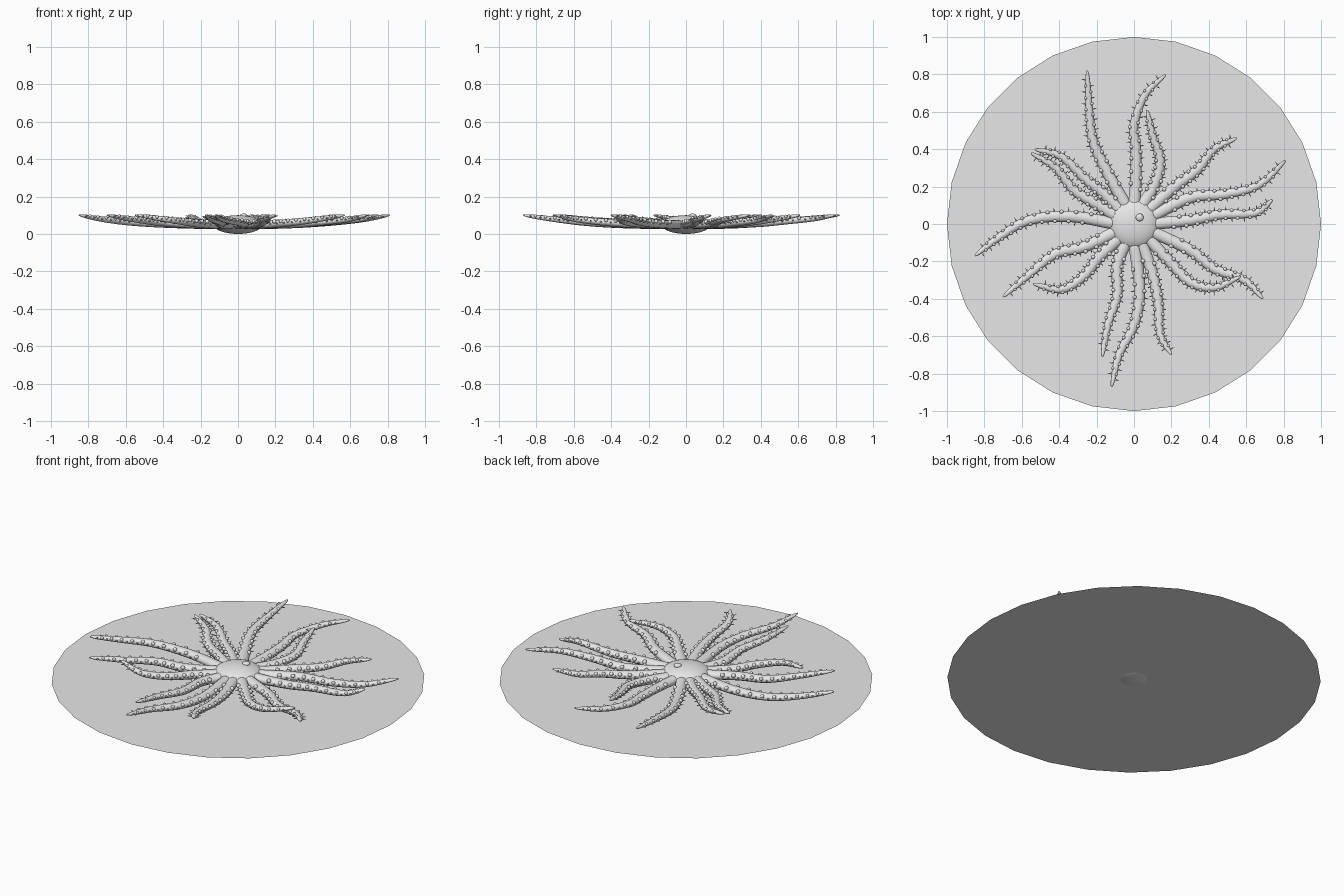
import bpy, bmesh
from math import cos, sin, pi, radians
from mathutils import Vector, Matrix

cube = bpy.data.objects.get("Cube")
if cube:
    bpy.data.objects.remove(cube, do_unlink=True)

grey = bpy.data.materials.new("pale grey")
grey.use_nodes = True
grey.diffuse_color = (0.8, 0.8, 0.8, 1)
grey.node_tree.nodes["Principled BSDF"].inputs["Base Color"].default_value = (0.8, 0.8, 0.8, 1)


def finish(bm, name, smooth=True):
    """Turn a bmesh into a named object with the shared material."""
    mesh = bpy.data.meshes.new(name)
    for face in bm.faces:
        face.smooth = smooth
    bm.to_mesh(mesh)
    bm.free()
    mesh.materials.append(grey)
    obj = bpy.data.objects.new(name, mesh)
    bpy.context.collection.objects.link(obj)
    return obj


def add_ball(bm, centre, size, u=10, v=6):
    matrix = Matrix.Translation(centre) @ Matrix.Diagonal((*size, 1))
    bmesh.ops.create_uvsphere(bm, u_segments=u, v_segments=v, radius=1, matrix=matrix)


def add_spike(bm, base, direction, radius, length):
    turn = direction.to_track_quat('Z', 'Y').to_matrix().to_4x4()
    matrix = Matrix.Translation(base + direction * length / 2) @ turn
    bmesh.ops.create_cone(bm, cap_ends=True, segments=6, radius1=radius,
                          radius2=0, depth=length, matrix=matrix)


def spline(points, t):
    """Smooth curve through all points, t from 0 to 1."""
    pts = [points[0] * 2 - points[1]] + points + [points[-1] * 2 - points[-2]]
    spans = len(points) - 1
    i = min(int(t * spans), spans - 1)
    u = t * spans - i
    a, b, c, d = pts[i:i + 4]
    return 0.5 * (2 * b + (c - a) * u + (2 * a - 5 * b + 4 * c - d) * u ** 2
                  + (3 * b - a - 3 * c + d) * u ** 3)


SQUASH = 0.75


def arm_radius(t):
    return 0.033 * max(1 - t, 0.002) ** 0.35


def frame(points, t):
    """Centre and sideways direction of an arm at t."""
    p = spline(points, t)
    tangent = (spline(points, min(t + 0.01, 1)) - spline(points, max(t - 0.01, 0))).normalized()
    centre = Vector((p.x, p.y, 0.05 + 0.05 * t * t))
    return centre, Vector((-tangent.y, tangent.x, 0)), tangent


def build_arm(points, number, rings=36, sides=12):
    # tapering tube
    bm = bmesh.new()
    loops = []
    for k in range(rings + 1):
        t = 1 - (1 - k / rings) ** 1.4
        centre, side, _ = frame(points, t)
        r = arm_radius(t)
        loops.append([bm.verts.new(centre + side * r * cos(a) + Vector((0, 0, r * SQUASH * sin(a))))
                      for a in (2 * pi * j / sides for j in range(sides))])
    for low, high in zip(loops, loops[1:]):
        for j in range(sides):
            n = (j + 1) % sides
            bm.faces.new((low[j], low[n], high[n], high[j]))
    bm.faces.new(loops[0][::-1])
    bm.faces.new(loops[-1])
    bmesh.ops.recalc_face_normals(bm, faces=bm.faces)
    finish(bm, f"arm_{number}")

    # round knobs and thin spikes along both flanks
    bm = bmesh.new()
    stations = 10
    for k in range(stations):
        for sign in (-1, 1):
            t = 0.16 + 0.8 * (k + 0.25 * sign) / stations
            centre, side, tangent = frame(points, t)
            r = arm_radius(t)
            knob = 0.013 - 0.005 * t
            add_ball(bm, centre + side * sign * r * 0.85 + Vector((0, 0, r * 0.4)), (knob,) * 3)
            t += 0.4 / stations
            centre, side, tangent = frame(points, min(t, 0.97))
            r = arm_radius(min(t, 0.97))
            out = (side * sign + tangent * 0.15 + Vector((0, 0, 0.1))).normalized()
            add_spike(bm, centre + side * sign * r * 0.8, out, 0.006, 0.026)
    finish(bm, f"arm_spines_{number}")


# seabed disc: a single flat polygon
bm = bmesh.new()
bmesh.ops.create_circle(bm, cap_ends=True, segments=28, radius=1,
                        matrix=Matrix.Translation((0, 0, 0.008)))
finish(bm, "seabed_disc", smooth=False)

# central body and the small plate on its back
bm = bmesh.new()
add_ball(bm, (0, 0, 0.05), (0.132, 0.132, 0.05), 32, 16)
finish(bm, "central_body")
bm = bmesh.new()
add_ball(bm, (0.03, 0.035, 0.098), (0.021, 0.021, 0.011), 16, 8)
finish(bm, "sieve_plate")

# waypoints of each arm in hundredths, counterclockwise from +x; the last is the tip
ARMS = (
    ((30, 2), (46, 5), (65, 6), (74, 13)),
    ((30, 14), (49, 16), (67, 21), (81, 34)),
    ((22, 20), (34, 29), (43, 40), (55, 46)),
    ((11, 21), (14, 34), (10, 47), (7, 61)),
    ((1, 23), (1, 40), (0, 53), (6, 69), (17, 80)),
    ((-15, 29), (-22, 45), (-24, 62), (-25, 82)),
    ((-16, 16), (-26, 24), (-39, 36), (-53, 40)),
    ((-19, 10), (-32, 18), (-42, 30), (-55, 38)),
    ((-34, 4), (-56, 2), (-72, -7), (-85, -17)),
    ((-26, -12), (-42, -16), (-56, -27), (-70, -39)),
    ((-18, -17), (-27, -28), (-39, -35), (-54, -32)),
    ((-9, -22), (-9, -38), (-14, -54), (-17, -71)),
    ((3, -35), (0, -54), (-8, -70), (-12, -87)),
    ((10, -27), (13, -43), (14, -59), (20, -70)),
    ((19, -20), (30, -31), (43, -34), (57, -28)),
    ((30, -14), (43, -24), (59, -30), (69, -40)),
)
for i, way in enumerate(ARMS):
    angle = radians(360 / len(ARMS) * i)
    root = Vector((cos(angle), sin(angle), 0)) * 0.09
    build_arm([root] + [Vector((x, y, 0)) / 100 for x, y in way], i + 1)
